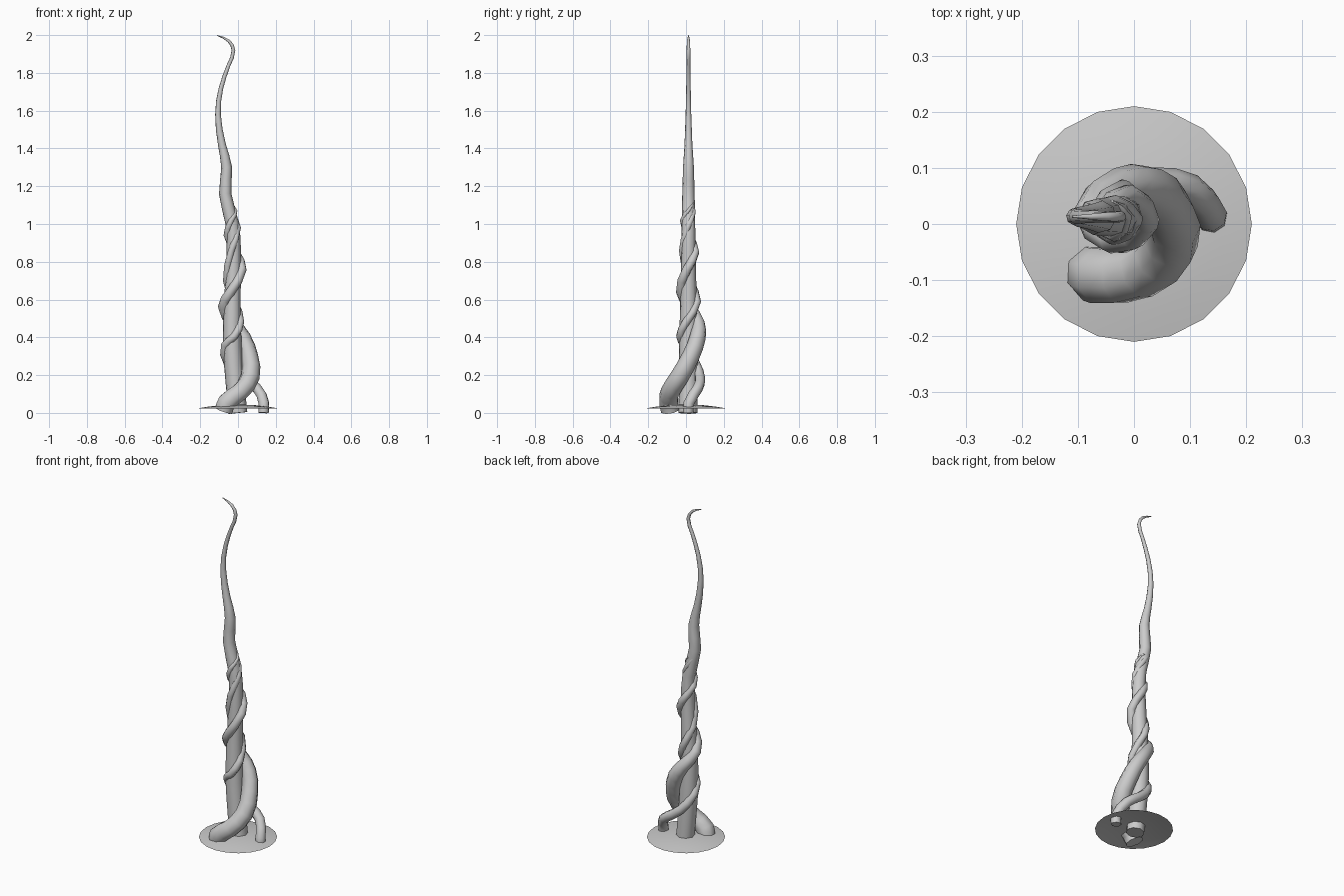
import bpy, bmesh, math


def finish(obj, angle):
    bpy.ops.object.select_all(action='DESELECT')
    obj.select_set(True)
    bpy.context.view_layer.objects.active = obj
    if obj.type == 'CURVE':
        bpy.ops.object.convert(target='MESH')
    bpy.ops.object.shade_smooth_by_angle(angle=math.radians(angle))


def vine(name, pts, bevel_res=2):
    """Tapered tube through (x, y, z, radius) points."""
    cu = bpy.data.curves.new(name, 'CURVE')
    cu.dimensions = '3D'
    cu.bevel_depth = 1.0
    cu.bevel_resolution = bevel_res
    cu.resolution_u = 2
    cu.use_fill_caps = True
    sp = cu.splines.new('BEZIER')
    sp.bezier_points.add(len(pts) - 1)
    for bp, (x, y, z, r) in zip(sp.bezier_points, pts):
        bp.co = (x, y, z)
        bp.radius = r
        bp.handle_left_type = bp.handle_right_type = 'AUTO'
    obj = bpy.data.objects.new(name, cu)
    bpy.context.collection.objects.link(obj)
    finish(obj, 50)


# Central stem, curling over at the tip
vine("main_stem", [
    (0, 0.01, 0.0, .05), (-.015, .012, .15, .05), (-.03, .013, .35, .05),
    (-.03, .013, .6, .044), (-.022, .013, .85, .038), (-.03, .013, 1.0, .036),
    (-.068, .013, 1.16, .033), (-.06, .013, 1.3, .029), (-.085, .013, 1.42, .021),
    (-.106, .013, 1.58, .015), (-.09, .013, 1.72, .012), (-.05, .013, 1.84, .010),
    (-.024, .013, 1.92, .010), (-.05, .013, 1.97, .008), (-.11, .013, 1.998, .002)])

# Thick vine spiralling around the stem
vine("thick_vine", [
    (-.075, -.085, .012, .05), (-.06, -.092, .055, .053), (.01, -.085, .11, .05),
    (.065, -.035, .19, .05), (.06, .025, .3, .047), (.025, .062, .4, .043),
    (-.025, .065, .475, .036), (-.078, .02, .56, .029), (-.04, -.028, .64, .025),
    (.022, .005, .76, .024), (-.01, .05, .85, .021), (-.058, .015, .94, .019),
    (-.035, -.018, 1.02, .014), (-.012, .012, 1.07, .009), (-.04, .04, 1.11, .004)])

# Thin vine spiralling around the stem
vine("thin_vine", [
    (.135, .012, 0, .028), (.137, .015, .05, .029), (.1, .062, .13, .028),
    (.03, .075, .18, .027), (-.05, .05, .26, .025), (-.068, -.005, .36, .022),
    (-.02, -.032, .405, .021), (.012, 0, .48, .021), (-.02, .06, .59, .02),
    (-.06, .02, .7, .02), (-.035, -.02, .86, .018), (.0, .008, .98, .016),
    (-.035, .038, 1.06, .014), (-.085, .012, 1.16, .012), (-.06, -.008, 1.22, .005)])

# Shallow domed mound at the base
bm = bmesh.new()
N = 20
prev = None
for r, z in [(.21, .024), (.16, .033), (.09, .041)]:
    ring = [bm.verts.new((r * math.cos(2 * math.pi * i / N),
                          r * math.sin(2 * math.pi * i / N), z)) for i in range(N)]
    if prev:
        for i in range(N):
            j = (i + 1) % N
            bm.faces.new((prev[i], prev[j], ring[j], ring[i]))
    prev = ring
top = bm.verts.new((0, 0, .045))
for i in range(N):
    bm.faces.new((prev[i], prev[(i + 1) % N], top))
me = bpy.data.meshes.new("base_mound")
bm.to_mesh(me)
bm.free()
mound = bpy.data.objects.new("base_mound", me)
bpy.context.collection.objects.link(mound)
finish(mound, 40)
